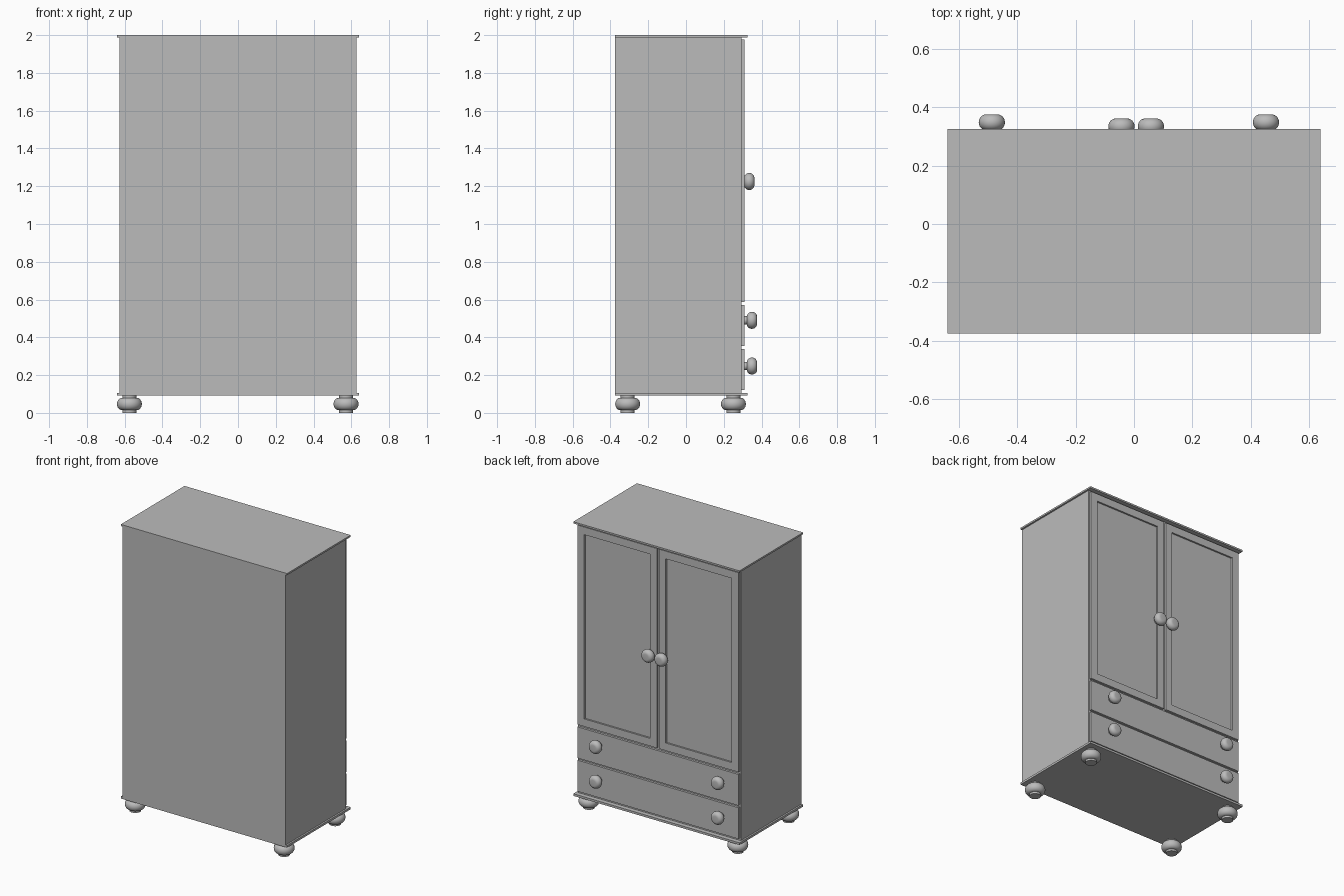
import bpy, bmesh, math
from mathutils import Matrix

if "Cube" in bpy.data.objects:
    bpy.data.objects.remove(bpy.data.objects["Cube"], do_unlink=True)

grey = bpy.data.materials.new("plain_grey")
grey.use_nodes = True
grey.diffuse_color = (0.5, 0.5, 0.5, 1)
grey.node_tree.nodes["Principled BSDF"].inputs["Base Color"].default_value = (0.5, 0.5, 0.5, 1)


def finish(bm, name, smooth=False):
    bmesh.ops.recalc_face_normals(bm, faces=bm.faces)
    mesh = bpy.data.meshes.new(name)
    bm.to_mesh(mesh)
    bm.free()
    obj = bpy.data.objects.new(name, mesh)
    bpy.context.collection.objects.link(obj)
    mesh.materials.append(grey)
    if smooth:
        bpy.ops.object.select_all(action="DESELECT")
        obj.select_set(True)
        bpy.context.view_layer.objects.active = obj
        bpy.ops.object.shade_smooth_by_angle(angle=math.radians(40))
    return obj


def box(name, x, y, z, frame=0, recess=0):
    """Box from three ranges; a frame width sinks a panel into its +y face."""
    bm = bmesh.new()
    bmesh.ops.create_cube(bm, size=1)
    for v in bm.verts:
        for i, (low, high) in enumerate((x, y, z)):
            v.co[i] = high if v.co[i] > 0 else low
    if frame:
        bm.normal_update()
        face = max(bm.faces, key=lambda f: f.normal.y)
        bmesh.ops.inset_region(bm, faces=[face], thickness=frame)
        # a second, zero-width ring becomes the straight recess wall
        ring = bmesh.ops.extrude_discrete_faces(bm, faces=[face])["faces"]
        for v in ring[0].verts:
            v.co.y -= recess
    return finish(bm, name)


def lathe(name, profile, location, axis="Z"):
    """Spin (radius, height) points round z, optionally laid along +y."""
    bm = bmesh.new()
    verts = [bm.verts.new((r, 0, h)) for r, h in profile]
    edges = [bm.edges.new(pair) for pair in zip(verts, verts[1:])]
    bmesh.ops.spin(bm, geom=verts + edges, axis=(0, 0, 1), cent=(0, 0, 0),
                   angle=math.tau, steps=32)
    bmesh.ops.remove_doubles(bm, verts=bm.verts, dist=0.0001)
    if axis == "Y":
        bmesh.ops.transform(bm, matrix=Matrix.Rotation(-math.pi / 2, 4, "X"), verts=bm.verts)
    bmesh.ops.translate(bm, vec=location, verts=bm.verts)
    return finish(bm, name, smooth=True)


def bulge(core, radius, middle, half, start, end, steps=12):
    """Half-ellipse of profile points swelling out from a core radius."""
    angles = [math.radians(start + (end - start) * i / steps) for i in range(steps + 1)]
    return [(core + (radius - core) * math.cos(a), middle + half * math.sin(a)) for a in angles]


# Carcass with overhanging boards above and below
BACK, FACE, DOOR = -0.375, 0.294, 0.31
box("carcass", (-0.628, 0.628), (BACK, FACE), (0.1, 1.99))
box("top_board", (-0.64, 0.64), (BACK, 0.326), (1.988, 2.0))
box("bottom_board", (-0.64, 0.64), (BACK, 0.326), (0.091, 0.106))

# Framed doors
for side, x in (("right", (-0.62, -0.008)), ("left", (0.008, 0.62))):
    box(side + "_door", x, (FACE, DOOR), (0.587, 1.976), frame=0.075, recess=0.012)

# Full-width drawers
for level, z in (("lower", (0.122, 0.339)), ("upper", (0.354, 0.571))):
    box(level + "_drawer", (-0.62, 0.62), (FACE, DOOR), z)

# Knobs: thin stem with a flattened round head
head = bulge(0.02, 0.045, 0, 0.027, -90, 90)
knob = [(0, -0.045), (0.022, -0.045), (0.022, -0.027)] + head + [(0, 0.027)]
for side, x in (("right", -0.043), ("left", 0.058)):
    lathe(side + "_door_knob", knob, (x, 0.335, 1.225), "Y")
for side, x in (("right", -0.488), ("left", 0.453)):
    for level, z in (("lower", 0.248), ("upper", 0.49)):
        lathe(f"{level}_drawer_{side}_knob", knob, (x, 0.349, z), "Y")

# Bun feet: rounded ring between two short collars
ring = bulge(0.037, 0.066, 0.047, 0.033, -90, 90)
foot = [(0, 0), (0.037, 0)] + ring + [(0.037, 0.095), (0, 0.095)]
for side, x in (("right", -0.575), ("left", 0.572)):
    for end, y in (("back", -0.309), ("front", 0.251)):
        lathe(f"{end}_{side}_foot", foot, (x, y, 0))
